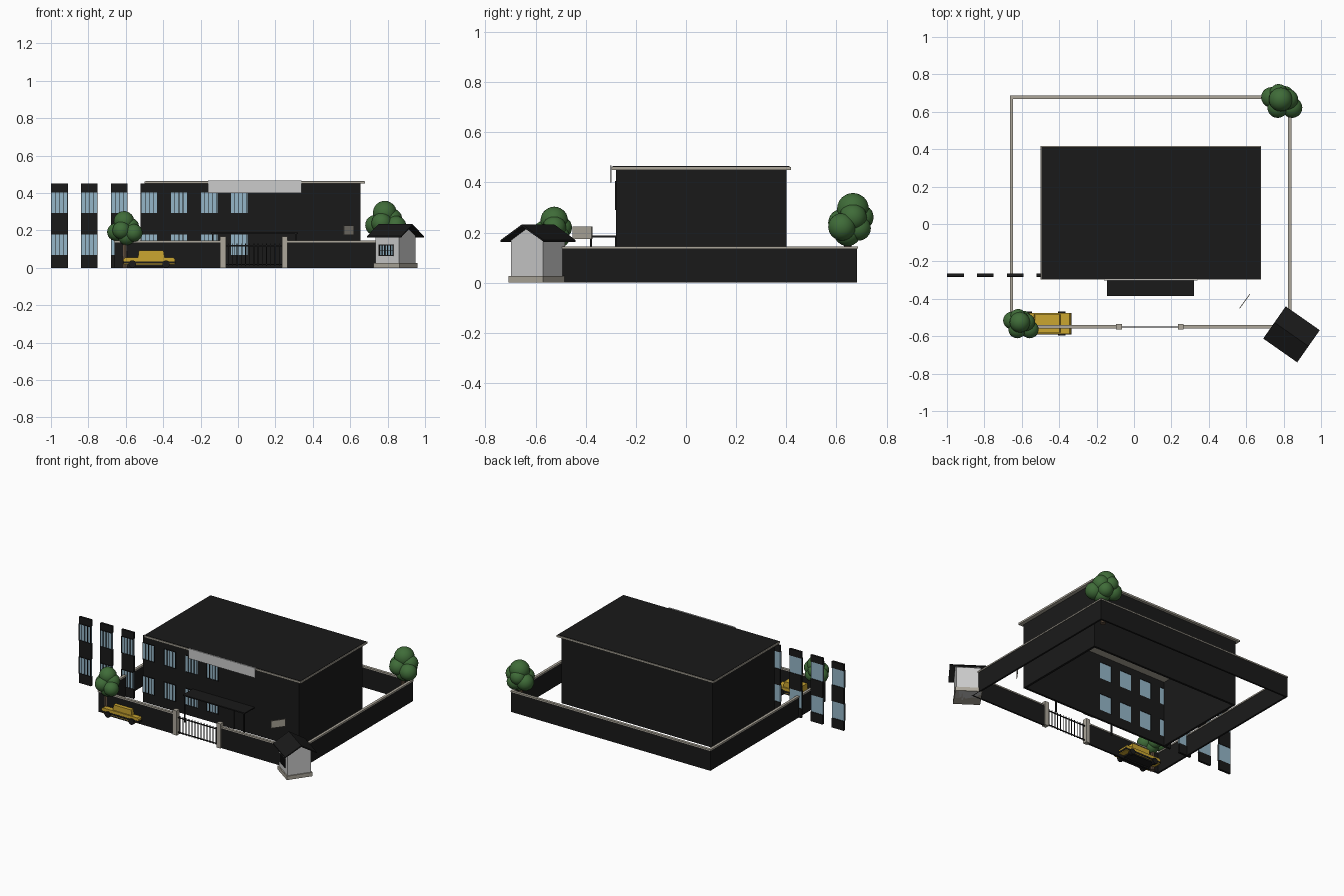
import bpy, bmesh, math
from mathutils import Matrix, Vector

if "Cube" in bpy.data.objects:
    bpy.data.objects.remove(bpy.data.objects["Cube"])


def material(name, rgb):
    m = bpy.data.materials.new(name)
    m.diffuse_color = (*rgb, 1)
    m.use_nodes = True
    m.node_tree.nodes["Principled BSDF"].inputs["Base Color"].default_value = m.diffuse_color
    return m


BLACK = material("black", (0.01, 0.01, 0.01))
STONE = material("stone", (0.42, 0.39, 0.33))
GLASS = material("glass", (0.3, 0.47, 0.58))
GREEN = material("leaf", (0.05, 0.15, 0.04))
BROWN = material("bark", (0.12, 0.08, 0.05))
YELLOW = material("yellow", (0.6, 0.38, 0.03))


def finish(name, bm, mat=None, matrix=None):
    bmesh.ops.recalc_face_normals(bm, faces=bm.faces)
    me = bpy.data.meshes.new(name)
    bm.to_mesh(me)
    bm.free()
    ob = bpy.data.objects.new(name, me)
    bpy.context.collection.objects.link(ob)
    if mat:
        me.materials.append(mat)
    if matrix:
        ob.matrix_world = matrix
    return ob


def boxes(name, items, mat=None, matrix=None):
    """Each item is x0, x1, y0, y1, z0, z1."""
    bm = bmesh.new()
    for x0, x1, y0, y1, z0, z1 in items:
        m = Matrix.Translation(((x0 + x1) / 2, (y0 + y1) / 2, (z0 + z1) / 2))
        m = m @ Matrix.Diagonal((x1 - x0, y1 - y0, z1 - z0, 1))
        bmesh.ops.create_cube(bm, size=1, matrix=m)
    return finish(name, bm, mat, matrix)


def prism(name, profile, axis, a, b, mat=None, matrix=None):
    """Extrude a profile (u, z) along x or y from a to b."""
    bm = bmesh.new()
    pt = (lambda u, z: (a, u, z)) if axis == "x" else (lambda u, z: (u, a, z))
    f = bm.faces.new([bm.verts.new(pt(u, z)) for u, z in profile])
    out = bmesh.ops.extrude_face_region(bm, geom=[f])["geom"]
    step = Vector((b - a, 0, 0)) if axis == "x" else Vector((0, b - a, 0))
    bmesh.ops.translate(bm, vec=step, verts=[v for v in out if isinstance(v, bmesh.types.BMVert)])
    return finish(name, bm, mat, matrix)


# Main building: walls without a floor, front wall split by window columns
FY, BY = -0.28, 0.40
boxes("building_walls", [
    (-0.48, -0.465, FY + 0.015, BY, 0, 0.45),
    (0.64, 0.655, FY, BY, 0, 0.45),
    (-0.465, 0.64, BY - 0.015, BY, 0, 0.45)], BLACK)
boxes("front_wall_piers", [(a, b, FY, FY + 0.015, 0, 0.45) for a, b in
      ((-0.43, -0.36), (-0.27, -0.20), (-0.11, -0.04), (0.05, 0.64))], BLACK)
boxes("roof_slab", [(-0.50, 0.68, -0.298, 0.418, 0.45, 0.462)], STONE)
boxes("roof_top", [(-0.495, 0.675, -0.293, 0.413, 0.46, 0.465)], BLACK)

# Seven window columns, the left three standing free of the building
spandrels, panes, bars = [], [], []
for i in range(7):
    x = -1 + 0.16 * i
    for z0, z1 in ((0, 0.065), (0.18, 0.29), (0.405, 0.45)):
        spandrels.append((x, x + 0.09, FY, FY + 0.015, z0, z1))
    for z0, z1 in ((0.065, 0.18), (0.29, 0.405)):
        panes.append((x, x + 0.09, FY + 0.004, FY + 0.011, z0, z1))
        for j in range(5):
            bx = x + 0.0215 * j
            bars.append((bx, bx + 0.003, FY - 0.004, FY, z0, z1))
        for z in (z0, z1 - 0.003):
            bars.append((x, x + 0.09, FY - 0.004, FY, z, z + 0.003))
boxes("window_spandrels", spandrels, BLACK)
boxes("window_panes", panes, GLASS)
boxes("window_bars", bars, BLACK)

# Blank board along the roof edge and a small angled board
boxes("roof_board", [(-0.16, 0.34, -0.303, -0.297, 0.40, 0.467)])
boxes("small_board", [(-0.047, 0.047, -0.002, 0.002, 0.175, 0.225)], STONE,
      Matrix.Translation((0.592, -0.413, 0)) @ Matrix.Rotation(math.radians(54), 4, "Z"))

# Entrance canopy, posts and door
boxes("canopy", [(-0.145, 0.32, -0.385, FY, 0.18, 0.188)], BLACK)
boxes("canopy_posts", [(x - 0.004, x + 0.004, -0.382, -0.374, 0, 0.18)
                       for x in (-0.135, 0.31)], BLACK)
boxes("entrance_door", [(0.09, 0.17, FY - 0.004, FY, 0, 0.14)], BLACK)

# Boundary wall with coping, open at the gate
runs = [(-0.655, -0.095, -0.55, -0.55), (0.265, 0.832, -0.55, -0.55),
        (-0.655, 0.832, 0.677, 0.677), (-0.655, -0.655, -0.55, 0.677),
        (0.832, 0.832, -0.55, 0.677)]
for name, w, z0, z1, mat in (("boundary_wall", 0.006, 0, 0.136, BLACK),
                             ("wall_coping", 0.009, 0.136, 0.145, STONE)):
    boxes(name, [(a - w, b + w, c - w, d + w, z0, z1) for a, b, c, d in runs], mat)

# Gate pillars and barred gate
boxes("gate_pillars", [(x - 0.015, x + 0.015, -0.565, -0.535, 0, 0.167)
                       for x in (-0.08, 0.25)], STONE)
gate = [(-0.065, 0.235, -0.553, -0.547, z, z + 0.006) for z in (0.015, 0.115)]
gate += [(-0.05 + 0.0225 * i - 0.002, -0.05 + 0.0225 * i + 0.002, -0.552, -0.548, 0.01, 0.13)
         for i in range(13)]
boxes("gate", gate, BLACK)

# Guard house, turned to face the gate
G = Matrix.Translation((0.842, -0.59, 0)) @ Matrix.Rotation(math.radians(-35), 4, "Z")
h = 0.077
prism("guard_house_body", [(-h, 0), (h, 0), (h, 0.17), (0, 0.217), (-h, 0.17)], "x", -h, h, None, G)
boxes("guard_house_base", [(-0.084, 0.084, -0.084, 0.084, 0, 0.026)], STONE, G)
prism("guard_house_roof", [(-0.105, 0.163), (0, 0.224), (0.105, 0.163),
                           (0.105, 0.17), (0, 0.233), (-0.105, 0.17)],
      "x", -0.111, 0.111, BLACK, G)
boxes("guard_window_pane", [(-0.05, 0.04, -h - 0.001, -h + 0.003, 0.065, 0.122)], GLASS, G)
grille = [(-0.052 + 0.018 * i, -0.048 + 0.018 * i, -h - 0.005, -h, 0.063, 0.124) for i in range(6)]
grille += [(-0.052, 0.042, -h - 0.005, -h, z, z + 0.004) for z in (0.063, 0.0915, 0.12)]
boxes("guard_window_grille", grille, BLACK, G)

# Parked car
prism("car_body", [(-0.612, 0.018), (-0.338, 0.018), (-0.336, 0.045), (-0.345, 0.054),
                   (-0.605, 0.054), (-0.614, 0.045)], "y", -0.588, -0.477, YELLOW)
prism("car_cabin", [(-0.535, 0.052), (-0.392, 0.052), (-0.398, 0.091), (-0.53, 0.091)],
      "y", -0.580, -0.485, YELLOW)
boxes("car_trim", [(-0.616, -0.334, -0.590, -0.475, 0.022, 0.034),
                   (-0.575, -0.375, -0.585, -0.48, 0.008, 0.02)], BLACK)
bm = bmesh.new()
for x in (-0.565, -0.385):
    for y in (-0.586, -0.479):
        m = Matrix.Translation((x, y, 0.02)) @ Matrix.Rotation(math.pi / 2, 4, "X")
        bmesh.ops.create_cone(bm, cap_ends=True, segments=16, radius1=0.02, radius2=0.02,
                              depth=0.022, matrix=m)
finish("car_wheels", bm, BLACK)

# Trees: clusters of rounded leaf clumps on short trunks
CLUMPS = [(-.05, .1, .4, .58), (-.5, .2, -.2, .5), (.5, -.3, -.25, .5), (.1, -.1, -.45, .5),
          (-.15, .4, .1, .45), (.3, .1, .1, .5), (-.2, -.3, -.1, .5), (.15, .3, -.3, .45)]
for side, (cx, cy, cz), s in (("front", (-0.605, -0.535, 0.21), 0.095),
                              ("back", (0.79, 0.655, 0.25), 0.11)):
    bm = bmesh.new()
    for x, y, z, r in CLUMPS:
        bmesh.ops.create_icosphere(bm, subdivisions=3, radius=r * s,
                                   matrix=Matrix.Translation((cx + x * s, cy + y * s, cz + z * s)))
    for f in bm.faces:
        f.smooth = True
    finish(side + "_tree_leaves", bm, GREEN)
    bm = bmesh.new()
    bmesh.ops.create_cone(bm, cap_ends=True, segments=10, radius1=0.018, radius2=0.012,
                          depth=cz, matrix=Matrix.Translation((cx, cy - 0.01, cz / 2)))
    finish(side + "_tree_trunk", bm, BROWN)
